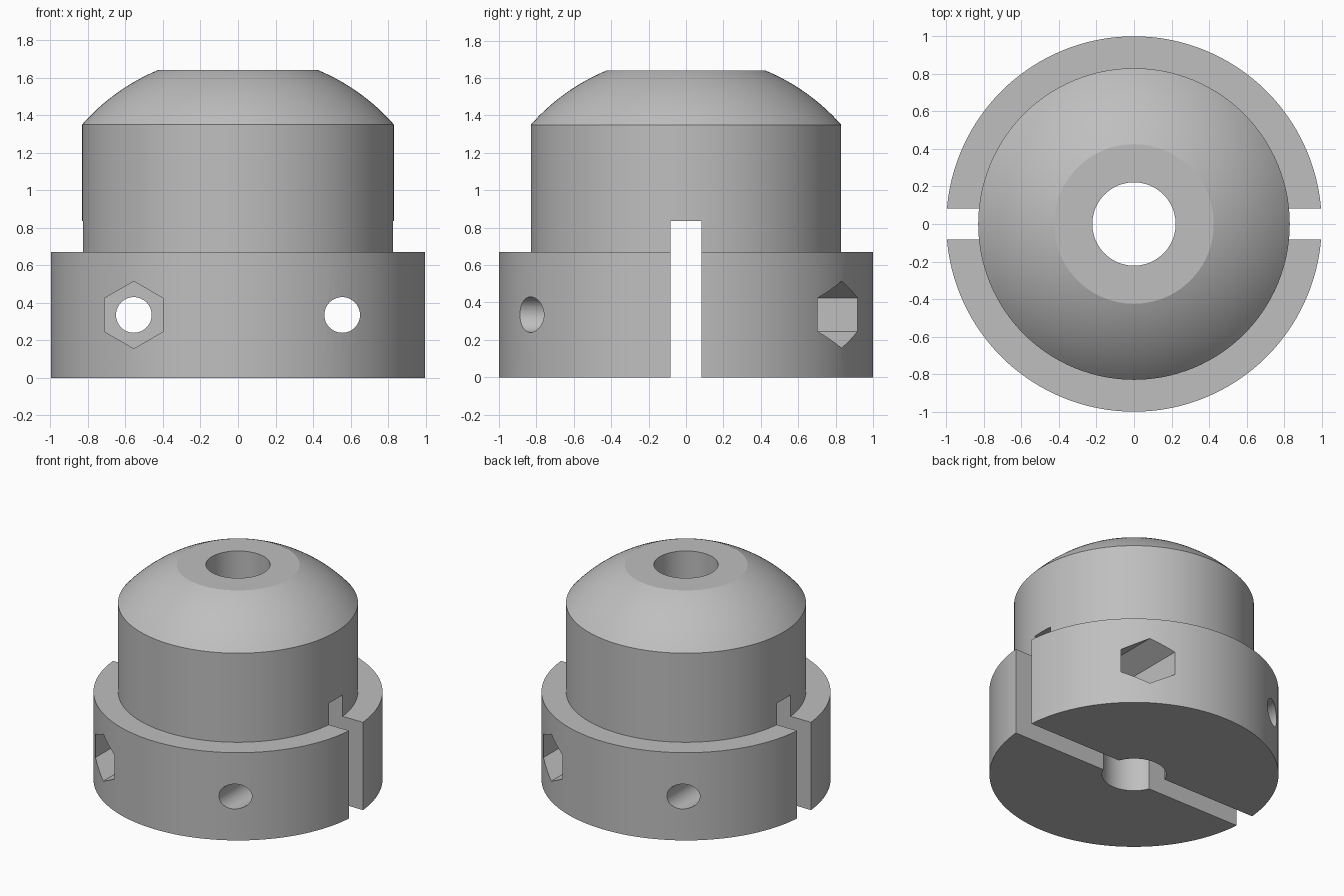
import bpy, bmesh, math
from mathutils import Matrix, Vector

cube = bpy.data.objects.get("Cube")
if cube:
    bpy.data.objects.remove(cube, do_unlink=True)

SEGMENTS = 128
BOLT_X, BOLT_Z = 0.555, 0.335

grey = bpy.data.materials.new("plain grey")
grey.use_nodes = True
colour = (0.52, 0.52, 0.52, 1)
grey.diffuse_color = colour
grey.node_tree.nodes["Principled BSDF"].inputs["Base Color"].default_value = colour


def add_object(name, bm):
    bmesh.ops.recalc_face_normals(bm, faces=bm.faces)
    mesh = bpy.data.meshes.new(name)
    bm.to_mesh(mesh)
    bm.free()
    mesh.materials.append(grey)
    obj = bpy.data.objects.new(name, mesh)
    bpy.context.collection.objects.link(obj)
    return obj


def lathe(name, profile):
    """Revolve a closed (radius, height) loop around the z axis."""
    bm = bmesh.new()
    verts = [bm.verts.new((r, 0, z)) for r, z in profile]
    edges = [bm.edges.new((a, b)) for a, b in zip(verts, verts[1:] + verts[:1])]
    bmesh.ops.spin(bm, geom=verts + edges, cent=(0, 0, 0), axis=(0, 0, 1),
                   angle=math.tau, steps=SEGMENTS, use_merge=True)
    bmesh.ops.remove_doubles(bm, verts=bm.verts, dist=1e-5)
    return add_object(name, bm)


def prism_along_y(name, sides, radius, x, y_from, y_to):
    """Prism along y at bolt height, with a corner pointing up."""
    bm = bmesh.new()
    bmesh.ops.create_cone(bm, cap_ends=True, segments=sides, radius1=radius,
                          radius2=radius, depth=abs(y_to - y_from))
    place = Matrix.Translation((x, (y_from + y_to) / 2, BOLT_Z))
    bmesh.ops.transform(bm, matrix=place @ Matrix.Rotation(math.pi / 2, 4, "X"),
                        verts=bm.verts)
    return add_object(name, bm)


# Flanged body with a truncated spherical dome and a central bore
centre_z, sphere_r = 0.619, 1.106
start, end = math.asin(0.83 / sphere_r), math.asin(0.425 / sphere_r)
dome = []
for i in range(17):
    a = start + (end - start) * i / 16
    dome.append((sphere_r * math.sin(a), centre_z + sphere_r * math.cos(a)))
bore = 0.222
body = lathe("clamp_body", [(bore, 0), (1, 0), (1, 0.67), (0.83, 0.67)]
             + dome + [(bore, dome[-1][1])])

# Slot across the lower half
bm = bmesh.new()
bmesh.ops.create_cube(bm, size=1)
bmesh.ops.scale(bm, vec=Vector((2.4, 0.167, 1.035)), verts=bm.verts)
bmesh.ops.translate(bm, vec=(0, 0, 0.3175), verts=bm.verts)
cutters = [add_object("slot_cutter", bm)]

# Bolt holes and hexagonal nut pockets, repeated by a half turn
for s, side in ((1, "back"), (-1, "front")):
    cutters.append(prism_along_y(side + "_bolt_cutter", 48, 0.095,
                                 s * BOLT_X, -1.2, 1.2))
    cutters.append(prism_along_y(side + "_nut_cutter", 6, 0.179,
                                 s * BOLT_X, s * 0.28, s * 1.2))

for cutter in cutters:
    cutter.hide_render = True
    mod = body.modifiers.new(cutter.name, "BOOLEAN")
    mod.operation = "DIFFERENCE"
    mod.solver = "EXACT"
    mod.object = cutter

# Bake the cuts and remove the helpers
bpy.context.view_layer.update()
evaluated = body.evaluated_get(bpy.context.evaluated_depsgraph_get())
cut_mesh = bpy.data.meshes.new_from_object(evaluated)
body.modifiers.clear()
body.data = cut_mesh
for cutter in cutters:
    bpy.data.objects.remove(cutter, do_unlink=True)

# Smooth round surfaces, crisp edges
bpy.ops.object.select_all(action="DESELECT")
body.select_set(True)
bpy.context.view_layer.objects.active = body
bpy.ops.object.shade_smooth_by_angle(angle=math.radians(20))
